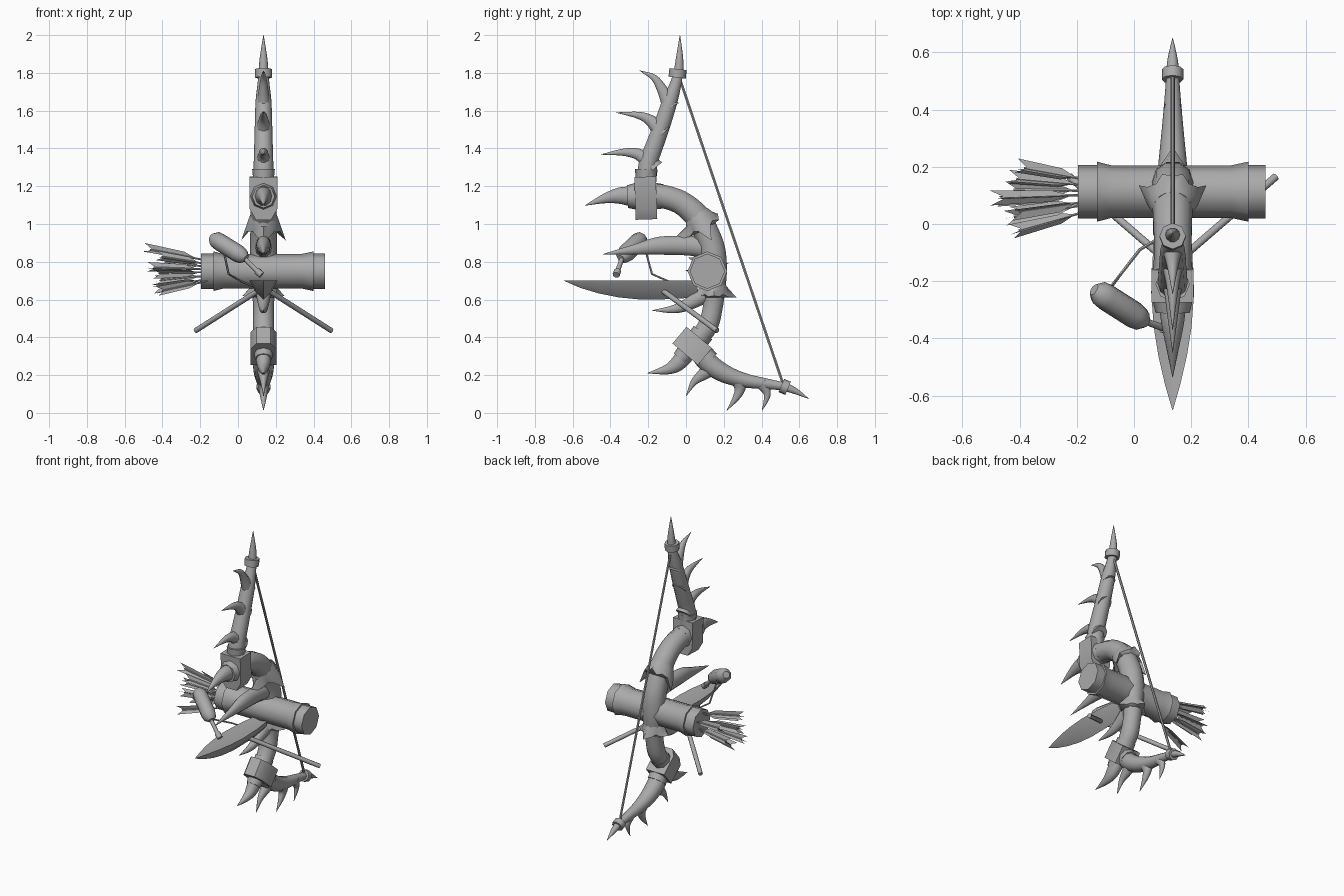
import bpy, bmesh, math, random
from mathutils import Vector

if "Cube" in bpy.data.objects:
    bpy.data.objects.remove(bpy.data.objects["Cube"])

random.seed(4)
CX = 0.135  # x of the bow's plane

mat = bpy.data.materials.new("bone_grey")
mat.diffuse_color = (0.4, 0.4, 0.4, 1)
mat.use_nodes = True
mat.node_tree.nodes["Principled BSDF"].inputs["Base Color"].default_value = mat.diffuse_color


def finish(name, bm):
    bmesh.ops.recalc_face_normals(bm, faces=bm.faces)
    me = bpy.data.meshes.new(name)
    bm.to_mesh(me)
    bm.free()
    me.materials.append(mat)
    ob = bpy.data.objects.new(name, me)
    bpy.context.collection.objects.link(ob)
    return ob


def skin(name, rings):
    """Join a list of point rings and cap both ends."""
    bm = bmesh.new()
    rows = [[bm.verts.new(p) for p in r] for r in rings]
    n = len(rows[0])
    for a, b in zip(rows, rows[1:]):
        for i in range(n):
            j = (i + 1) % n
            bm.faces.new((a[i], a[j], b[j], b[i]))
    bm.faces.new(rows[0][::-1])
    bm.faces.new(rows[-1])
    return finish(name, bm)


def smooth_path(pts, steps):
    """Catmull-Rom through vectors (position + radius)."""
    if steps < 2:
        return pts
    p = [pts[0] * 2 - pts[1]] + pts + [pts[-1] * 2 - pts[-2]]
    out = []
    for i in range(1, len(p) - 2):
        a, b, c, d = p[i - 1:i + 3]
        for s in range(steps):
            t = s / steps
            out.append(0.5 * (2 * b + (c - a) * t + (2 * a - 5 * b + 4 * c - d) * t * t
                              + (3 * b - a - 3 * c + d) * t ** 3))
    return out + [pts[-1]]


def tube(name, pts, sides=8, steps=1, flat=1.0):
    """Tube through (x, y, z, radius); flat scales the radius across x."""
    path = smooth_path([Vector(p) for p in pts], steps)
    rings = []
    for k, q in enumerate(path):
        t = (path[min(k + 1, len(path) - 1)] - path[max(k - 1, 0)]).xyz.normalized()
        ref = Vector((1, 0, 0)) if abs(t.x) < 0.9 else Vector((0, 0, 1))
        v = t.cross(ref).normalized()
        u = v.cross(t)
        r = max(q.w, 0.001)
        rings.append([q.xyz + u * r * flat * math.cos(a) + v * r * math.sin(a)
                      for a in (2 * math.pi * i / sides for i in range(sides))])
    return skin(name, rings)


def limb(name, pts, **kw):
    """Tube lying in the bow's plane, from (y, z, radius)."""
    return tube(name, [(CX, *p) for p in pts], **{"sides": 10, "steps": 4, **kw})


def block(name, y, z, up, w, h, d):
    """Joint block with a chamfered far end; up = angle of its long axis in yz."""
    u = Vector((0, math.cos(up), math.sin(up)))
    v = Vector((0, -u.z, u.y))
    prof = [(-w, h), (w, h), (w, -h * .5), (w * .55, -h), (-w * .55, -h), (-w, -h * .5)]
    c = Vector((CX, y, z))
    return skin(name, [[c + Vector((x, 0, 0)) + u * s + v * e for x, s in prof] for e in (-d, d)])


def cup(name, y, z, ang, base, tips):
    """Flared thorny collar: tips = (radius, drop) for back, side, front, side."""
    t = Vector((0, math.cos(ang), math.sin(ang)))
    n = Vector((0, -t.z, t.y)) if t.z < 0 else Vector((0, t.z, -t.y))
    c, X = Vector((CX, y, z)), Vector((1, 0, 0))
    outer = []
    for r, d in tips:
        outer += [(base * .98, .012), (base * 1.15, .025), (r, d), (base * 1.15, .025)]
    outer = outer[2:] + outer[:2]  # begin on the first tip

    def ring(f):
        out = []
        for i in range(16):
            a = 2 * math.pi * i / 16
            r, d = f(i)
            out.append(c + (n * math.cos(a) + X * math.sin(a)) * r + t * d)
        return out
    return skin(name, [ring(lambda i: (base * .8, -.06)), ring(lambda i: (base * .95, -.03)),
                       ring(lambda i: outer[i]), ring(lambda i: (base * .8, .03))])


# Upper limb, its end thorn and binding
limb("upper_limb", [(-.21, 1.22, .055), (-.2, 1.32, .052), (-.165, 1.42, .049), (-.125, 1.53, .046),
                    (-.085, 1.65, .042), (-.055, 1.74, .032), (-.04, 1.8, .026)])
limb("upper_end_thorn", [(-.04, 1.79, .028), (-.034, 1.88, .02), (-.032, 2.0, .001)])
limb("upper_binding", [(-.047, 1.775, .046), (-.042, 1.82, .046)], sides=8, steps=1)

# Lower limb, its end thorn and binding
limb("lower_limb", [(.07, .32, .056), (.13, .255, .056), (.21, .205, .05), (.31, .172, .04),
                    (.42, .155, .03), (.52, .14, .022)])
limb("lower_end_thorn", [(.52, .14, .024), (.58, .115, .017), (.65, .075, .001)])
limb("lower_binding", [(.505, .145, .038), (.54, .13, .038)], sides=8, steps=1)

# Curved grip between the two joints
limb("upper_grip", [(-.2, 1.147, .065), (-.13, 1.147, .065), (-.03, 1.115, .066), (.055, 1.045, .07),
                    (.105, .96, .07), (.14, .86, .072), (.148, .75, .072), (.148, .65, .062),
                    (.142, .56, .055), (.115, .46, .056), (.05, .37, .05)])

# Joint blocks and their collars
block("upper_joint", -.213, 1.137, math.radians(92), .073, .113, .057)
block("lower_joint", .033, .355, math.radians(-40), .068, .088, .058)
for nm, pts in {
    "upper_limb_collar": [(-.212, 1.24, .055), (-.21, 1.29, .06)],
    "upper_front_collar": [(-.31, 1.145, .06), (-.26, 1.147, .072)],
    "upper_back_collar": [(-.165, 1.148, .07), (-.125, 1.145, .066)],
    "lower_limb_collar": [(.09, .305, .06), (.12, .272, .06)],
    "lower_front_collar": [(-.03, .285, .045), (.01, .33, .055)],
    "lower_back_collar": [(.06, .385, .06), (.09, .425, .06)],
}.items():
    limb(nm, pts, sides=8, steps=1)

# Antler thorns: base, bend and tip
for i, pts in enumerate([
    [(-.08, 1.62, .048), (-.125, 1.71, .03), (-.17, 1.775, .018), (-.245, 1.812, .001)],
    [(-.12, 1.48, .055), (-.185, 1.545, .033), (-.25, 1.575, .02), (-.37, 1.59, .001)],
    [(-.17, 1.29, .06), (-.235, 1.36, .036), (-.32, 1.38, .022), (-.45, 1.368, .001)],
    [(-.28, 1.145, .056), (-.35, 1.15, .046), (-.43, 1.135, .027), (-.535, 1.098, .001)],
    [(.02, .34, .052), (-.04, .265, .044), (-.1, .23, .028), (-.205, .21, .001)],
    [(.15, .25, .05), (.085, .2, .032), (.04, .16, .018), (0, .088, .001)],
    [(.28, .18, .05), (.285, .125, .03), (.262, .075, .018), (.215, .012, .001)],
    [(.4, .16, .038), (.428, .11, .022), (.425, .07, .014), (.402, .012, .001)],
    [(.12, .64, .05), (.03, .585, .037), (-.06, .55, .024), (-.18, .542, .001)],
]):
    limb(f"thorn_{i + 1}", pts, flat=.85)

# Thorny collars above and below the grip
cup("upper_thorn_collar", .085, 1.0, math.radians(-60), .083,
    [(.1, -.005), (.118, .1), (.19, .0), (.118, .1)])
cup("lower_thorn_collar", .148, .64, math.radians(-90), .07,
    [(.12, .03), (.11, .02), (.13, .04), (.11, .02)])

# Broad upper horn in front of the grip
limb("upper_horn", [(.17, .87, .065), (.02, .885, .055), (-.14, .885, .05),
                    (-.27, .866, .028), (-.44, .84, .001)], flat=.75)

# Long keeled blade
rows = []
for y, w, keel in [(.06, .05, .09), (-.08, .068, .1), (-.24, .075, .102), (-.36, .066, .09),
                   (-.46, .05, .07), (-.56, .027, .04), (-.65, .001, .001)]:
    rows.append([(CX + x * w, y, .702 - z * keel) for x, z in
                 [(-1, 0), (0, .12), (1, 0), (.62, .55), (0, 1), (-.62, .55)]])
skin("keeled_blade", rows)

# Two splayed rods
for side, nm in ((-1, "left_rod"), (1, "right_rod")):
    tube(nm, [(CX + side * .03, -.12, .645, .014), (CX + side * .36, .165, .435, .014)])

# Bowstring
limb("bowstring", [(-.04, 1.79, .008), (.515, .15, .008)], sides=6, steps=1)

# Quiver lying across the grip
QY, QZ = .113, .75
tube("quiver", [(x, QY, QZ, r) for x, r in
                [(-.195, .093), (-.13, .093), (-.13, .105), (-.08, .092), (.34, .092),
                 (.4, .105), (.4, .093), (.46, .093)]])

# Fletched arrows fanning out of the quiver
ENDS = [(-.5, .09, .87), (-.41, .2, .8), (-.48, .09, .77), (-.43, -.03, .64),
        (-.44, .16, .7), (-.43, .04, .83), (-.45, .12, .66), (-.45, .02, .74)]
for i, end in enumerate(ENDS):
    e = Vector(end)
    s = Vector((-.15, QY + (e.y - QY) * .45, QZ + (e.z - QZ) * .45))
    tube(f"arrow_shaft_{i + 1}", [(*s, .005), (*s.lerp(e, .9), .005)], sides=6)
    d = e - s
    u = d.cross(Vector((0, 0, 1))).normalized()
    v = d.cross(u).normalized()
    bm = bmesh.new()
    a0 = random.uniform(0, 2)
    for k in range(3):
        a = a0 + k * 2 * math.pi / 3
        o = (u * math.cos(a) + v * math.sin(a)) * .03
        bm.faces.new([bm.verts.new(p) for p in
                      (s + d * .2, s + d * .4 + o * .8, e + o, s + d * .85)])
    finish(f"arrow_vanes_{i + 1}", bm)

# Hanging flask with neck and cord
a, b = Vector((-.13, -.235, .925)), Vector((.035, -.34, .822))
tube("flask_body", [(*a.lerp(b, t), r) for t, r in
                    [(-.06, .022), (.05, .043), (.2, .047), (.8, .047), (.95, .04), (1.05, .02)]])
tube("flask_neck", [(.025, -.335, .828, .012), (.1, -.362, .752, .013), (.1, -.362, .752, .019),
                    (.125, -.37, .73, .019)])
tube("flask_cord", [(-.08, -.22, .88, .006), (-.05, -.18, .735, .006), (.02, -.09, .695, .006),
                    (.12, -.03, .655, .006)], sides=6)

# Soft shading with crisp corners
for ob in bpy.context.collection.objects:
    ob.select_set(True)
    bpy.context.view_layer.objects.active = ob
bpy.ops.object.shade_smooth_by_angle(angle=math.radians(46))
